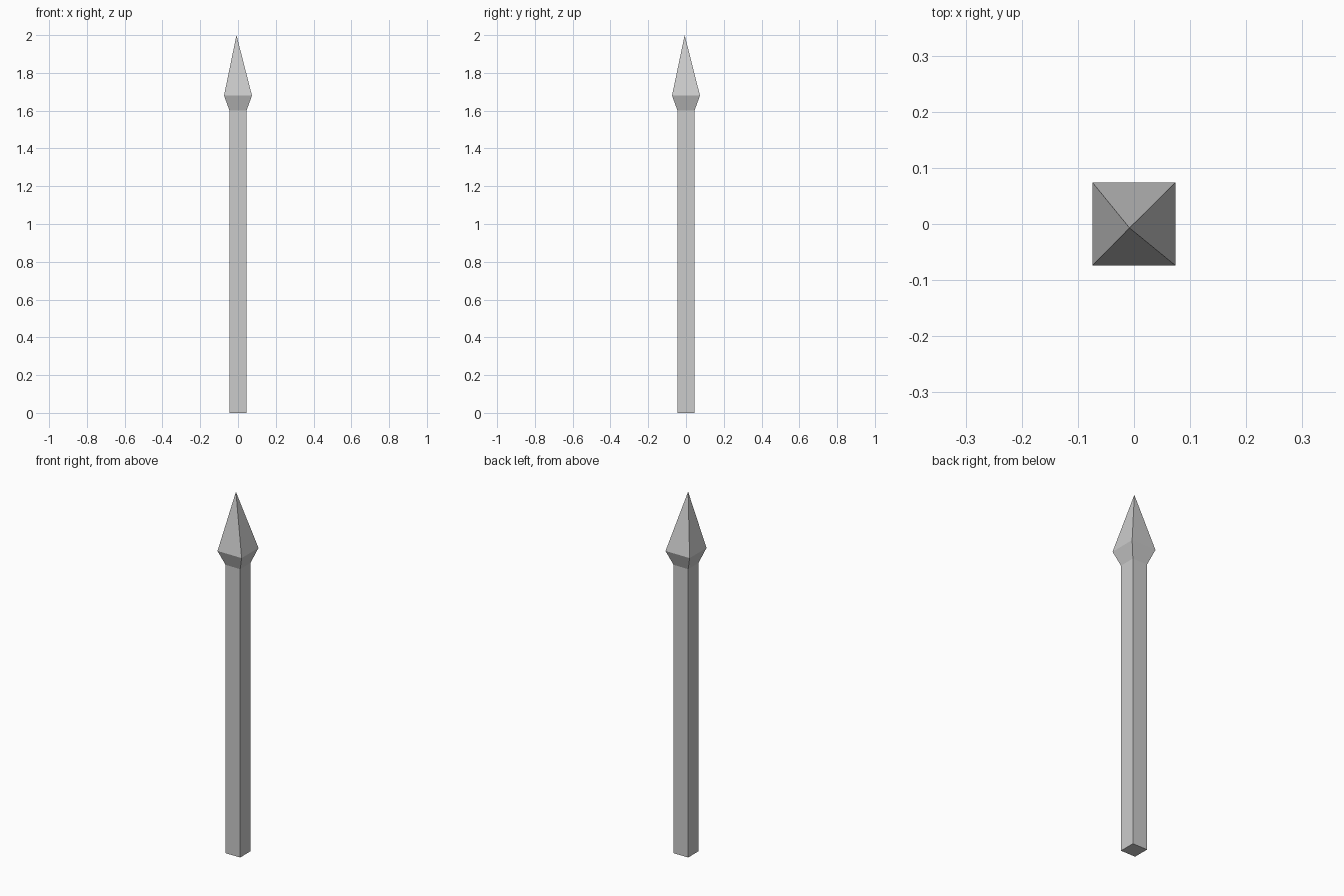
import bpy
import bmesh
from mathutils import Vector

if "Cube" in bpy.data.objects:
    bpy.data.objects.remove(bpy.data.objects["Cube"])

SHAFT_HALF = 0.045
HEAD_HALF = 0.074
NECK_Z, WIDEST_Z = 1.60, 1.68
TIP = Vector((-0.008, -0.007, 2.0))


def square_ring(bm, half, z):
    corners = [(-1, -1), (1, -1), (1, 1), (-1, 1)]
    return [bm.verts.new((x * half, y * half, z)) for x, y in corners]


def bridge(bm, lower, upper):
    for i in range(4):
        j = (i + 1) % 4
        bm.faces.new((lower[i], lower[j], upper[j], upper[i]))


bm = bmesh.new()

# Square shaft, closed at the foot
foot = square_ring(bm, SHAFT_HALF, 0)
neck = square_ring(bm, SHAFT_HALF, NECK_Z)
bm.faces.new(foot[::-1])
bridge(bm, foot, neck)

# Flared collar of the spear head
widest = square_ring(bm, HEAD_HALF, WIDEST_Z)
bridge(bm, neck, widest)

# Four-sided point with a slightly off-centre tip
tip = bm.verts.new(TIP)
for i in range(4):
    bm.faces.new((widest[i], widest[(i + 1) % 4], tip))

mesh = bpy.data.meshes.new("spear")
bm.to_mesh(mesh)
bm.free()
bpy.context.collection.objects.link(bpy.data.objects.new("spear", mesh))
